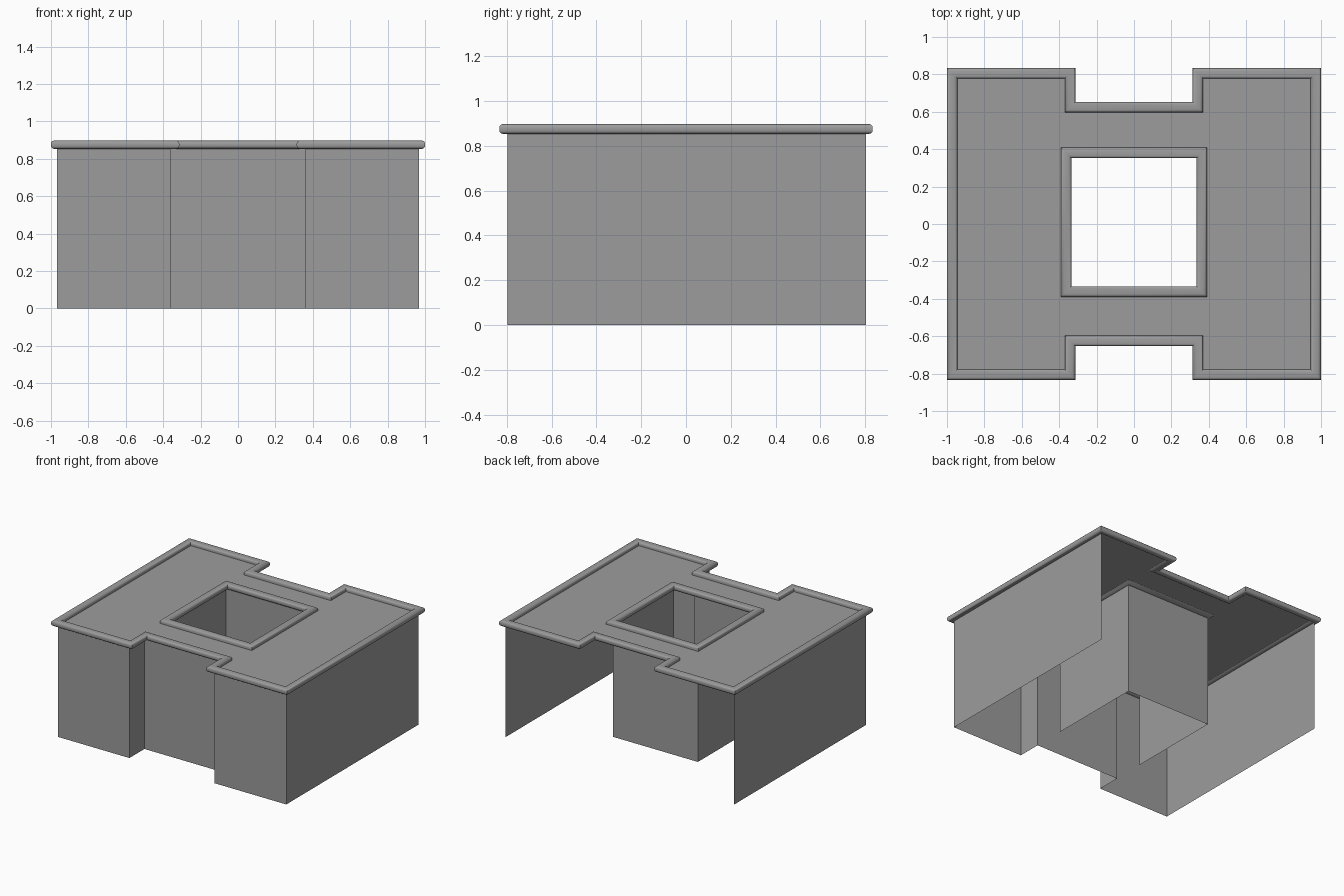
import bpy, math
from mathutils import Vector

if "Cube" in bpy.data.objects:
    bpy.data.objects.remove(bpy.data.objects["Cube"])

WALL_TOP = 0.868

# Dark grey used on every part
grey = bpy.data.materials.new("dark_grey")
grey.diffuse_color = (.335, .335, .335, 1)
grey.use_nodes = True
grey.node_tree.nodes["Principled BSDF"].inputs["Base Color"].default_value = grey.diffuse_color


def make_object(name, verts, faces):
    mesh = bpy.data.meshes.new(name)
    mesh.from_pydata(verts, [], faces)
    mesh.update()
    mesh.materials.append(grey)
    ob = bpy.data.objects.new(name, mesh)
    bpy.context.collection.objects.link(ob)
    return ob


def wall_sheet(name, path):
    """Extrude an open plan path straight up from the ground."""
    verts = [(x, y, z) for x, y in path for z in (0, WALL_TOP)]
    faces = [(2*i, 2*i + 2, 2*i + 3, 2*i + 1) for i in range(len(path) - 1)]
    return make_object(name, verts, faces)


def rim(name, loop, profile):
    """Sweep a profile (inset, z) round a closed plan loop with mitred corners."""
    n, m = len(loop), len(profile)
    pts = [Vector(p) for p in loop]
    verts, faces = [], []
    for i, p in enumerate(pts):
        a = (p - pts[i - 1]).normalized()
        b = (pts[(i + 1) % n] - p).normalized()
        mitre = Vector((-a.y - b.y, a.x + b.x))  # right-angle corners
        verts += [(p.x + mitre.x*d, p.y + mitre.y*d, z) for d, z in profile]
    for i in range(n):
        j = (i + 1) % n
        for k in range(m):
            l = (k + 1) % m
            faces.append((i*m + k, i*m + l, j*m + l, j*m + k))
    ob = make_object(name, verts, faces)
    bpy.ops.object.select_all(action='DESELECT')
    ob.select_set(True)
    bpy.context.view_layer.objects.active = ob
    bpy.ops.object.mode_set(mode='EDIT')
    bpy.ops.mesh.select_all(action='SELECT')
    bpy.ops.mesh.normals_make_consistent(inside=False)
    bpy.ops.object.mode_set(mode='OBJECT')
    bpy.ops.object.shade_smooth_by_angle(angle=math.radians(40))
    return ob


# Street-facing walls: sides and notched front, open at the back
wall_sheet("outer_walls", [(-.967, .803), (-.967, -.797), (-.362, -.797), (-.362, -.615),
                           (.36, -.615), (.36, -.797), (.967, -.797), (.967, .803)])

# Courtyard walls, open towards the front
wall_sheet("courtyard_walls", [(-.36, -.37), (-.36, .37), (.36, .37), (.36, -.37)])

# Flat roof: H-shaped slab with a courtyard opening
xs = [-.967, -.36, .36, .967]
ys = [-.797, -.615, -.36, .375, .615, .803]
verts = [(x, y, WALL_TOP) for y in ys for x in xs]
faces = [(4*j + i, 4*j + i + 1, 4*j + i + 5, 4*j + i + 4)
         for j in range(5) for i in range(3) if not (i == 1 and j in (0, 2, 4))]
make_object("roof", verts, faces)

# Rim cross-section: rounded, with the inner underside cut back to the roof
W, Z0, Z1, R = .055, .853, .897, .016
profile = [(W, WALL_TOP)]
for cx, cz, start in ((W - R, Z1 - R, 0), (R, Z1 - R, 90), (R, Z0 + R, 180)):
    for s in (0, 30, 60, 90):
        t = math.radians(start + s)
        profile.append((cx + R*math.cos(t), cz + R*math.sin(t)))
profile.append((.034, Z0))

# Roof edge rim: half the outline, then the same turned half a circle
half = [(-1, .833), (-1, -.833), (-.314, -.833), (-.314, -.652), (.314, -.652), (.314, -.833)]
rim("roof_rim", half + [(-x, -y) for x, y in half], profile)

# Courtyard rim, clockwise so the profile grows away from the opening
rim("courtyard_rim", [(-.335, -.334), (-.335, .353), (.335, .353), (.335, -.334)], profile)
